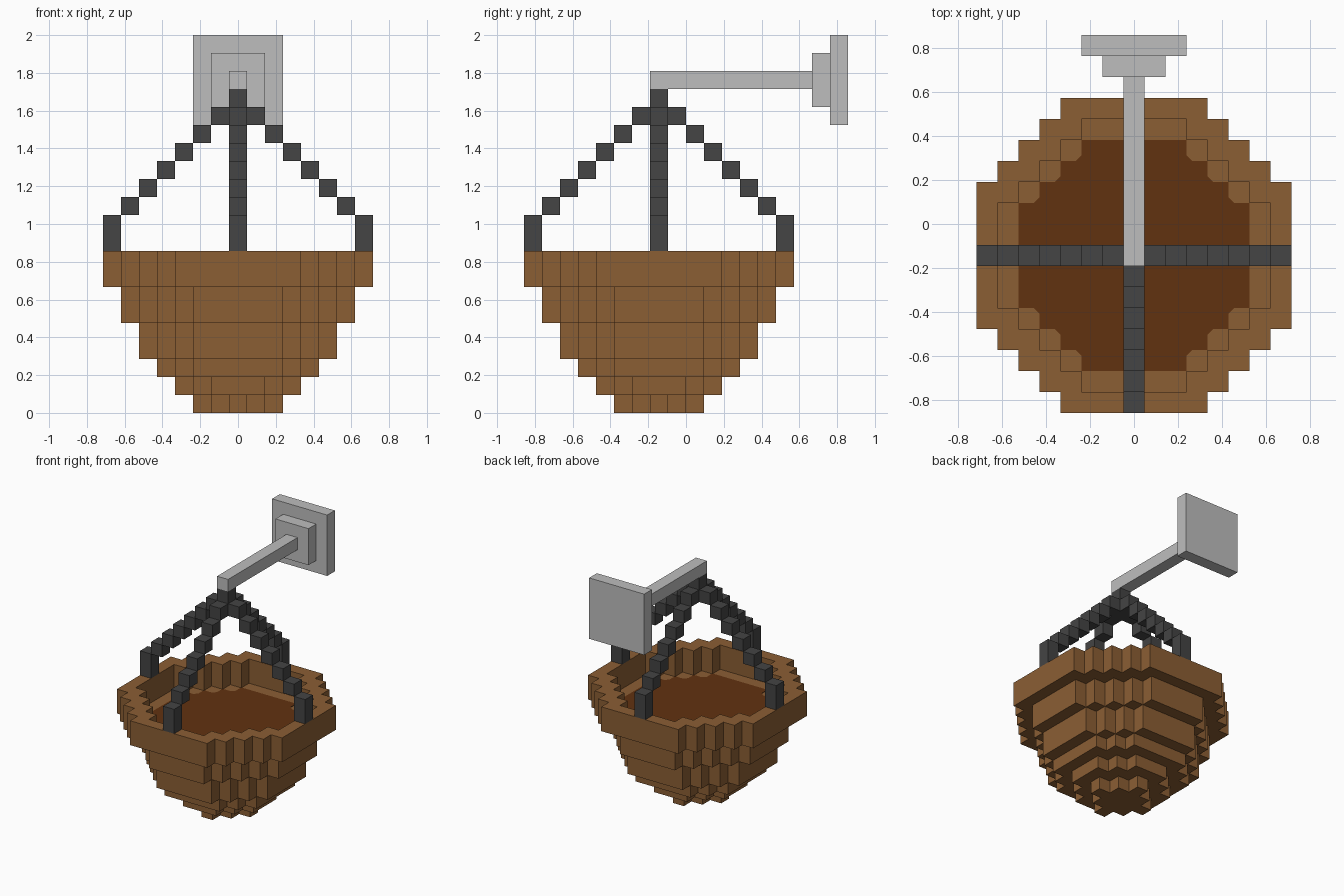
import bpy, bmesh
from mathutils import Vector

if "Cube" in bpy.data.objects:
    bpy.data.objects.remove(bpy.data.objects["Cube"])

U = 2 / 21            # one block
CY = -1.5             # basket centre in y, in blocks


def material(name, rgb):
    m = bpy.data.materials.new(name)
    m.use_nodes = True
    m.diffuse_color = (*rgb, 1)
    m.node_tree.nodes["Principled BSDF"].inputs["Base Color"].default_value = (*rgb, 1)
    return m


WOVEN = material("basket brown", (0.258, 0.112, 0.034))
SOIL = material("soil brown", (0.120, 0.032, 0.005))
CHAIN = material("chain dark grey", (0.058, 0.058, 0.058))
METAL = material("bracket light grey", (0.515, 0.515, 0.515))


def finish(bm, name, mat):
    bmesh.ops.recalc_face_normals(bm, faces=bm.faces)
    bmesh.ops.scale(bm, vec=(U, U, U), verts=bm.verts)
    me = bpy.data.meshes.new(name)
    bm.to_mesh(me)
    bm.free()
    me.materials.append(mat)
    ob = bpy.data.objects.new(name, me)
    bpy.context.collection.objects.link(ob)
    return ob


def add_box(bm, lo, hi):
    lo, hi = Vector(lo), Vector(hi)
    made = bmesh.ops.create_cube(bm, size=1)["verts"]
    bmesh.ops.scale(bm, vec=hi - lo, verts=made)
    bmesh.ops.translate(bm, vec=(lo + hi) / 2, verts=made)


def stepped_outline(radius, flat, chamfer=0):
    """Blocky round outline; chamfer cuts across the inward corners."""
    quarter = []
    for i in range(round(radius - flat)):
        quarter.append((radius - i, flat + i))
        x, y = radius - i - 1, flat + i
        quarter += [(x + chamfer, y), (x, y + chamfer)] if chamfer else [(x, y)]
    quarter.append((flat, radius))
    points = []
    for _ in range(4):
        points += quarter
        quarter = [(-y, x) for x, y in quarter]
    return points


def slab(name, mat, z0, z1, outer, inner=None):
    """Extruded outline, solid or with a hole of the same point count."""
    bm = bmesh.new()

    def loop(points, z):
        return [bm.verts.new((x, y + CY, z)) for x, y in points]

    def bridge(a, b):
        for i in range(len(a)):
            j = (i + 1) % len(a)
            bm.faces.new((a[i], a[j], b[j], b[i]))

    low, high = loop(outer, z0), loop(outer, z1)
    bridge(low, high)
    if inner:
        in_low, in_high = loop(inner, z0), loop(inner, z1)
        bridge(in_high, in_low)
        bridge(high, in_high)
        bridge(in_low, low)
    else:
        bm.faces.new(low)
        bm.faces.new(high)
    return finish(bm, name, mat)


# Basket tiers: bottom, top, radius, half length of the flat side
tiers = [(0, 1, 2.5, 0.5), (1, 2, 3.5, 1.5), (2, 3, 4.5, 2.5),
         (3, 5, 5.5, 2.5), (5, 7, 6.5, 2.5)]
for n, (z0, z1, radius, flat) in enumerate(tiers, 1):
    slab(f"basket_tier_{n}", WOVEN, z0, z1, stepped_outline(radius, flat))

# Open rim and the soil inside it
slab("basket_rim", WOVEN, 7, 9, stepped_outline(7.5, 3.5), stepped_outline(6.5, 2.5))
slab("soil", SOIL, 6.95, 7.04, stepped_outline(5.5, 2.5, 0.28))

# Four chains of blocks climbing from the rim to the hook
for name, dx, dy in (("left", 1, 0), ("right", -1, 0), ("back", 0, 1), ("front", 0, -1)):
    bm = bmesh.new()
    for r in range(7, 0, -1):
        x, y, z = dx * r, dy * r + CY, 17 - r
        bottom = 9 if r == 7 else z
        add_box(bm, (x - 0.5, y - 0.5, bottom), (x + 0.5, y + 0.5, z + 1))
    finish(bm, f"chain_{name}", CHAIN)

# Hook joint and wall bracket
parts = [("chain_joint", CHAIN, (-0.5, CY - 0.5, 16), (0.5, CY + 0.5, 18)),
         ("bracket_arm", METAL, (-0.5, -2, 18), (0.5, 7, 19)),
         ("bracket_collar", METAL, (-1.5, 7, 17), (1.5, 8, 20)),
         ("wall_plate", METAL, (-2.5, 8, 16), (2.5, 9, 21))]
for name, mat, lo, hi in parts:
    bm = bmesh.new()
    add_box(bm, lo, hi)
    finish(bm, name, mat)
